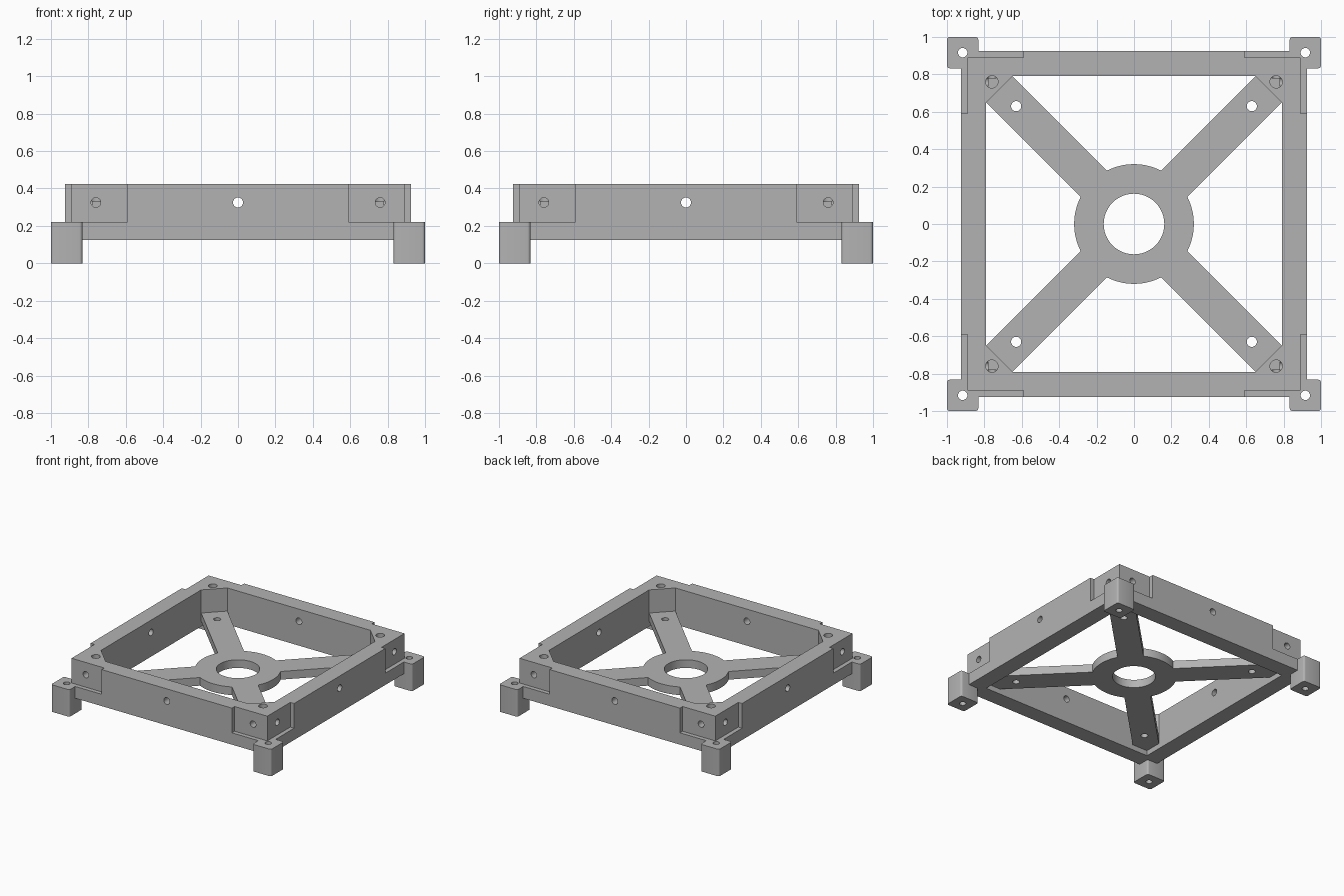
import bpy, bmesh, math
from mathutils import Matrix, Vector

default = bpy.data.objects.get("Cube")
if default:
    bpy.data.objects.remove(default)

grey = bpy.data.materials.new("machined grey")
grey.use_nodes = True
COLOUR = (0.45, 0.45, 0.45, 1)
grey.diffuse_color = COLOUR
grey.node_tree.nodes["Principled BSDF"].inputs["Base Color"].default_value = COLOUR

CORNERS = [(sx, sy) for sx in (-1, 1) for sy in (-1, 1)]
TOP, BOTTOM, LEDGE = 0.425, 0.125, 0.222
SPOKE_LOW, SPOKE_HIGH = 0.168, 0.235
OUTER, INNER, RECESS = 0.925, 0.79, 0.89


def make(name, bm):
    bmesh.ops.recalc_face_normals(bm, faces=bm.faces)
    mesh = bpy.data.meshes.new(name)
    bm.to_mesh(mesh)
    bm.free()
    mesh.materials.append(grey)
    obj = bpy.data.objects.new(name, mesh)
    bpy.context.collection.objects.link(obj)
    return obj


def prism(name, outline, low, high):
    bm = bmesh.new()
    face = bm.faces.new([bm.verts.new((x, y, low)) for x, y in outline])
    up = bmesh.ops.extrude_face_region(bm, geom=[face])["geom"]
    bmesh.ops.translate(bm, vec=(0, 0, high - low),
                        verts=[v for v in up if isinstance(v, bmesh.types.BMVert)])
    return make(name, bm)


def box(name, x0, x1, y0, y1, z0, z1):
    return prism(name, [(x0, y0), (x1, y0), (x1, y1), (x0, y1)], z0, z1)


def rod(name, start, end, radius, sides=32):
    a, b = Vector(start), Vector(end)
    turn = (b - a).to_track_quat("Z", "Y").to_matrix().to_4x4()
    bm = bmesh.new()
    bmesh.ops.create_cone(bm, cap_ends=True, segments=sides, radius1=radius, radius2=radius,
                          depth=(b - a).length, matrix=Matrix.Translation((a + b) / 2) @ turn)
    return make(name, bm)


def combine(obj, tools, operation, keep=False):
    bpy.context.view_layer.objects.active = obj
    for tool in tools:
        mod = obj.modifiers.new("combine", "BOOLEAN")
        mod.operation, mod.solver, mod.object = operation, "EXACT", tool
        bpy.ops.object.modifier_apply(modifier=mod.name)
        if not keep:
            bpy.data.objects.remove(tool)


def smooth(obj):
    bpy.ops.object.select_all(action="DESELECT")
    obj.select_set(True)
    bpy.context.view_layer.objects.active = obj
    bpy.ops.object.shade_smooth_by_angle(angle=math.radians(30))


# Square frame with chamfered gussets inside its upper corners
frame = box("frame", -OUTER, OUTER, -OUTER, OUTER, BOTTOM, TOP)
combine(frame, [box("opening", -INNER, INNER, -INNER, INNER, 0, 1)], "DIFFERENCE")
gussets = []
for sx, sy in CORNERS:
    outline = [(0.85, 0.85), (0.85, 0.65), (INNER, 0.65), (0.65, INNER), (0.65, 0.85)]
    gussets.append(prism("gusset", [(sx * x, sy * y) for x, y in outline], SPOKE_LOW, TOP))
combine(frame, gussets, "UNION")

# Stepped recesses around the outside of each corner
cuts = []
for sx, sy in CORNERS:
    outline = [(0.592, 1), (0.592, RECESS), (RECESS, RECESS), (RECESS, 0.592), (1, 0.592), (1, 1)]
    cuts.append(prism("recess", [(sx * x, sy * y) for x, y in outline], LEDGE, 1))

# Blind screw holes at the corners and through holes at the rail centres
for sx, sy in CORNERS:
    x, y = 0.76 * sx, 0.76 * sy
    cuts.append(rod("side_hole", (x, sy, 0.325), (x, 0.78 * sy, 0.325), 0.026))
    cuts.append(rod("side_hole", (sx, y, 0.325), (0.78 * sx, y, 0.325), 0.026))
    cuts.append(rod("top_hole", (x, y, 1), (x, y, 0.33), 0.033))
cuts.append(rod("rail_hole", (-1, 0, 0.325), (1, 0, 0.325), 0.027))
cuts.append(rod("rail_hole", (0, -1, 0.325), (0, 1, 0.325), 0.027))
combine(frame, cuts, "DIFFERENCE")

# Feet with rounded vertical edges, each drilled through
for sx, sy in CORNERS:
    foot = box("foot_%s_%s" % ("back" if sy > 0 else "front", "left" if sx > 0 else "right"),
               *sorted((0.832 * sx, sx)), *sorted((0.832 * sy, sy)), 0, LEDGE)
    bm = bmesh.new()
    bm.from_mesh(foot.data)
    upright = [e for e in bm.edges if abs(e.verts[0].co.z - e.verts[1].co.z) > 0.1]
    bmesh.ops.bevel(bm, geom=upright, offset=0.016, segments=4, profile=0.5, affect="EDGES")
    bm.to_mesh(foot.data)
    bm.free()
    x, y = 0.916 * sx, 0.916 * sy
    drill = rod("foot_hole", (x, y, -0.1), (x, y, 0.3), 0.025)
    combine(foot, [drill], "DIFFERENCE", keep=True)
    combine(frame, [drill], "DIFFERENCE")
    smooth(foot)

# Cross brace: four diagonal spokes joined by a central ring
brace = rod("cross_brace", (0, 0, SPOKE_LOW), (0, 0, SPOKE_HIGH), 0.32, 96)
bars = []
for sx, sy in CORNERS:
    h = 0.07
    outline = [(h, -h), (INNER, 0.65), (INNER, INNER), (0.65, INNER), (-h, h)]
    bars.append(prism("spoke", [(sx * x, sy * y) for x, y in outline], SPOKE_LOW, SPOKE_HIGH))
combine(brace, bars, "UNION")
drills = [rod("ring_hole", (0, 0, 0), (0, 0, 1), 0.162, 64)]
for sx, sy in CORNERS:
    x, y = 0.63 * sx, 0.63 * sy
    drills.append(rod("spoke_hole", (x, y, 0), (x, y, 1), 0.027))
combine(brace, drills, "DIFFERENCE")

smooth(frame)
smooth(brace)
